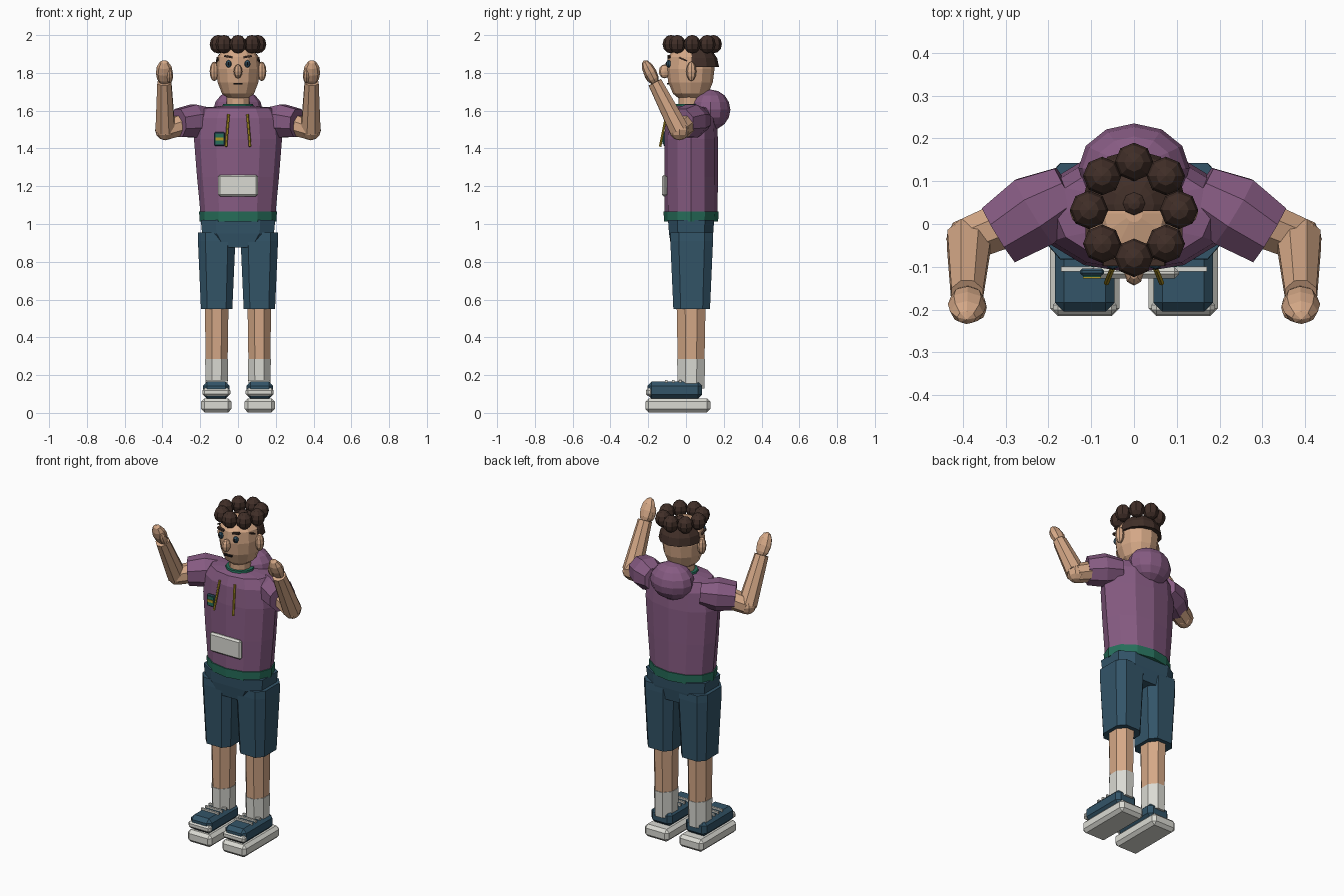
import bpy, bmesh
from math import sin, cos, pi
from mathutils import Vector, Matrix

cube = bpy.data.objects.get("Cube")
if cube:
    bpy.data.objects.remove(cube, do_unlink=True)


def material(name, rgb):
    m = bpy.data.materials.new(name)
    m.use_nodes = True
    m.diffuse_color = (*rgb, 1)
    m.node_tree.nodes["Principled BSDF"].inputs["Base Color"].default_value = (*rgb, 1)
    return m


skin = material("skin", (.66, .39, .24))
purple = material("purple cloth", (.24, .105, .225))
navy = material("navy cloth", (.033, .09, .14))
green = material("green trim", (.02, .16, .105))
hair = material("dark brown hair", (.052, .028, .021))
white = material("off white", (.70, .70, .65))
gold = material("gold", (.45, .31, .02))
black = material("near black", (.012, .01, .01))


def finish(name, bm, mat):
    bmesh.ops.recalc_face_normals(bm, faces=bm.faces)
    mesh = bpy.data.meshes.new(name)
    bm.to_mesh(mesh)
    bm.free()
    mesh.materials.append(mat)
    ob = bpy.data.objects.new(name, mesh)
    bpy.context.collection.objects.link(ob)
    return ob


def skin_rings(name, rings, mat):
    """Join rings of points into a closed skin."""
    bm = bmesh.new()
    rows = [[bm.verts.new(p) for p in r] for r in rings]
    n = len(rows[0])
    for a, b in zip(rows, rows[1:]):
        for i in range(n):
            j = (i + 1) % n
            bm.faces.new((a[i], a[j], b[j], b[i]))
    bm.faces.new(rows[0])
    bm.faces.new(rows[-1])
    return finish(name, bm, mat)


def loft(name, cx, cy, levels, mat, sides=12):
    """Stack of horizontal ellipses; each level is z, x radius, y radius."""
    turns = [2 * pi * i / sides for i in range(sides)]
    return skin_rings(name, [[(cx + rx * cos(t), cy + ry * sin(t), z) for t in turns]
                             for z, rx, ry in levels], mat)


def chamfered(name, cx, cy, levels, mat, k):
    """Stack of rectangles with cut corners; k is the flat share of a side."""
    corners = [(1, -k), (1, k), (k, 1), (-k, 1), (-1, k), (-1, -k), (-k, -1), (k, -1)]
    return skin_rings(name, [[(cx + rx * u, cy + ry * v, z) for u, v in corners]
                             for z, rx, ry in levels], mat)


def tube(name, stations, mat, sides=8):
    """Round limb through stations of (point, radius)."""
    pts = [Vector(p) for p, r in stations]
    q = (pts[-1] - pts[0]).to_track_quat('Z', 'Y')
    turns = [2 * pi * (i + .5) / sides for i in range(sides)]
    return skin_rings(name, [[p + q @ Vector((r * cos(t), r * sin(t), 0)) for t in turns]
                             for p, (_, r) in zip(pts, stations)], mat)


def ball(name, centre, radii, mat, seg=10, rings=7, axis=None):
    bm = bmesh.new()
    bmesh.ops.create_uvsphere(bm, u_segments=seg, v_segments=rings, radius=1)
    rot = Vector(axis).to_track_quat('Z', 'Y').to_matrix().to_4x4() if axis else Matrix()
    bm.transform(Matrix.Translation(centre) @ rot @ Matrix.Diagonal((*radii, 1)))
    return finish(name, bm, mat)


def box(name, centre, size, mat, bevel=0, tilt=0, tilt_axis='Y'):
    bm = bmesh.new()
    bmesh.ops.create_cube(bm, size=1)
    bm.transform(Matrix.Diagonal((*size, 1)))
    if bevel:
        bmesh.ops.bevel(bm, geom=bm.edges[:], offset=bevel, segments=1, affect='EDGES')
    bm.transform(Matrix.Translation(centre) @ Matrix.Rotation(tilt, 4, tilt_axis))
    return finish(name, bm, mat)


# Top: body, hem, hood and collar
MID = .027
loft("torso", 0, MID, [(1.03, .198, .138), (1.07, .2, .14), (1.25, .217, .142), (1.45, .233, .142),
                       (1.56, .222, .135), (1.615, .185, .115), (1.625, .09, .08)], purple)
loft("hem", 0, MID, [(1.013, .203, .143), (1.066, .206, .146)], green)
ball("hood", (0, .13, 1.605), (.13, .105, .107), purple, 12, 8)
loft("collar", 0, .02, [(1.6, .085, .08), (1.636, .08, .075)], green)

# Front details of the top
box("front_pocket", (0, -.114, 1.203), (.21, .026, .115), white, .01)
box("badge_frame", (-.098, -.112, 1.45), (.056, .016, .072), navy, .005)
box("badge_face", (-.098, -.119, 1.45), (.042, .009, .054), green)
box("badge_stripe", (-.098, -.123, 1.45), (.042, .008, .015), gold)
for s, side in ((1, "left"), (-1, "right")):
    tube(side + "_drawstring", [((s * .05, -.103, 1.58), .007), ((s * .064, -.137, 1.41), .007)], gold, 6)

# Neck and head
loft("neck", 0, .02, [(1.6, .06, .06), (1.7, .06, .06)], skin)
loft("head", 0, .024, [(1.663, .05, .06), (1.69, .085, .093), (1.75, .108, .118), (1.82, .116, .127),
                       (1.885, .108, .12), (1.93, .07, .08), (1.945, .02, .02)], skin)
ball("nose", (0, -.113, 1.808), (.023, .031, .037), skin, 8, 6)
box("mouth", (0, -.095, 1.742), (.05, .012, .009), black)
for s, side in ((1, "left"), (-1, "right")):
    ball(side + "_ear", (s * .126, .028, 1.808), (.024, .027, .052), skin, 8, 6)
    ball(side + "_eye", (s * .05, -.092, 1.848), (.016, .014, .02), navy, 8, 6)
    ball(side + "_pupil", (s * .05, -.103, 1.848), (.007, .005, .01), black, 6, 5)
    box(side + "_brow", (s * .051, -.09, 1.886), (.044, .016, .01), hair, tilt=-s * .2)
    box(side + "_temple_lock", (s * .108, -.015, 1.872), (.01, .045, .008), hair, tilt=-.4, tilt_axis='X')

# Hair: ring of curls, crown curl and a cap over the back of the head
for i in range(8):
    t = pi * i / 4
    ball("curl_%d" % (i + 1), (.105 * cos(t), .033 + .112 * sin(t), 1.952), (.045, .045, .049), hair, 8, 6)
ball("crown_curl", (0, .048, 1.94), (.029, .029, .025), hair, 8, 6)
bm = bmesh.new()
bmesh.ops.create_uvsphere(bm, u_segments=12, v_segments=8, radius=1)
bm.transform(Matrix.Translation((0, .045, 1.83)) @ Matrix.Diagonal((.123, .13, .125, 1)))
for point, normal in (((0, 0, 1.832), (0, 0, -1)), ((0, .03, 0), (0, -1, 0))):
    cut = bmesh.ops.bisect_plane(bm, geom=bm.verts[:] + bm.edges[:] + bm.faces[:], plane_co=point,
                                 plane_no=normal, clear_outer=True)["geom_cut"]
    bmesh.ops.holes_fill(bm, edges=[e for e in cut if isinstance(e, bmesh.types.BMEdge)])
finish("back_hair", bm, hair)

# Arms, raised with bent elbows
for s, side in ((1, "left"), (-1, "right")):
    elbow, wrist = Vector((s * .385, -.035, 1.497)), Vector((s * .39, -.165, 1.75))
    tube(side + "_sleeve", [((s * .15, .075, 1.55), .07), ((s * .232, .029, 1.545), .094),
                            ((s * .315, -.025, 1.535), .08)], purple)
    tube(side + "_upper_arm", [((s * .25, .02, 1.54), .062), (elbow, .054)], skin)
    ball(side + "_elbow", elbow, (.054, .054, .054), skin, 8, 6)
    tube(side + "_forearm", [(elbow, .056), (wrist, .04)], skin)
    ball(side + "_hand", (s * .39, -.189, 1.8), (.045, .034, .075), skin, 8, 6, wrist - elbow)
    ball(side + "_thumb", (s * .362, -.195, 1.785), (.018, .024, .045), skin, 8, 6, wrist - elbow)

# Shorts, legs, socks and shoes
chamfered("shorts_hips", 0, MID, [(.875, .12, .105), (.95, .19, .117), (1.02, .197, .122)], navy, .6)
for s, side in ((1, "left"), (-1, "right")):
    x = s * .113
    chamfered(side + "_shorts_leg", x, .03, [(.55, .083, .097), (.91, .099, .113), (.955, .098, .112)], navy, .6)
    chamfered(side + "_leg", x, MID, [(.27, .058, .071), (.6, .063, .077)], skin, .41)
    chamfered(side + "_sock", x, MID, [(.13, .058, .071), (.285, .061, .074)], white, .41)
    box(side + "_sole", (s * .115, -.043, .04), (.162, .345, .074), white, .018)
    box(side + "_shoe_upper", (s * .115, -.06, .12), (.14, .29, .09), navy, .022)
    box(side + "_toe_cap", (s * .115, -.195, .11), (.148, .036, .042), white, .012)
    for i in range(3):
        box("%s_lace_%d" % (side, i + 1), (s * .113, -.105 + .037 * i, .168), (.115, .012, .014), white)
